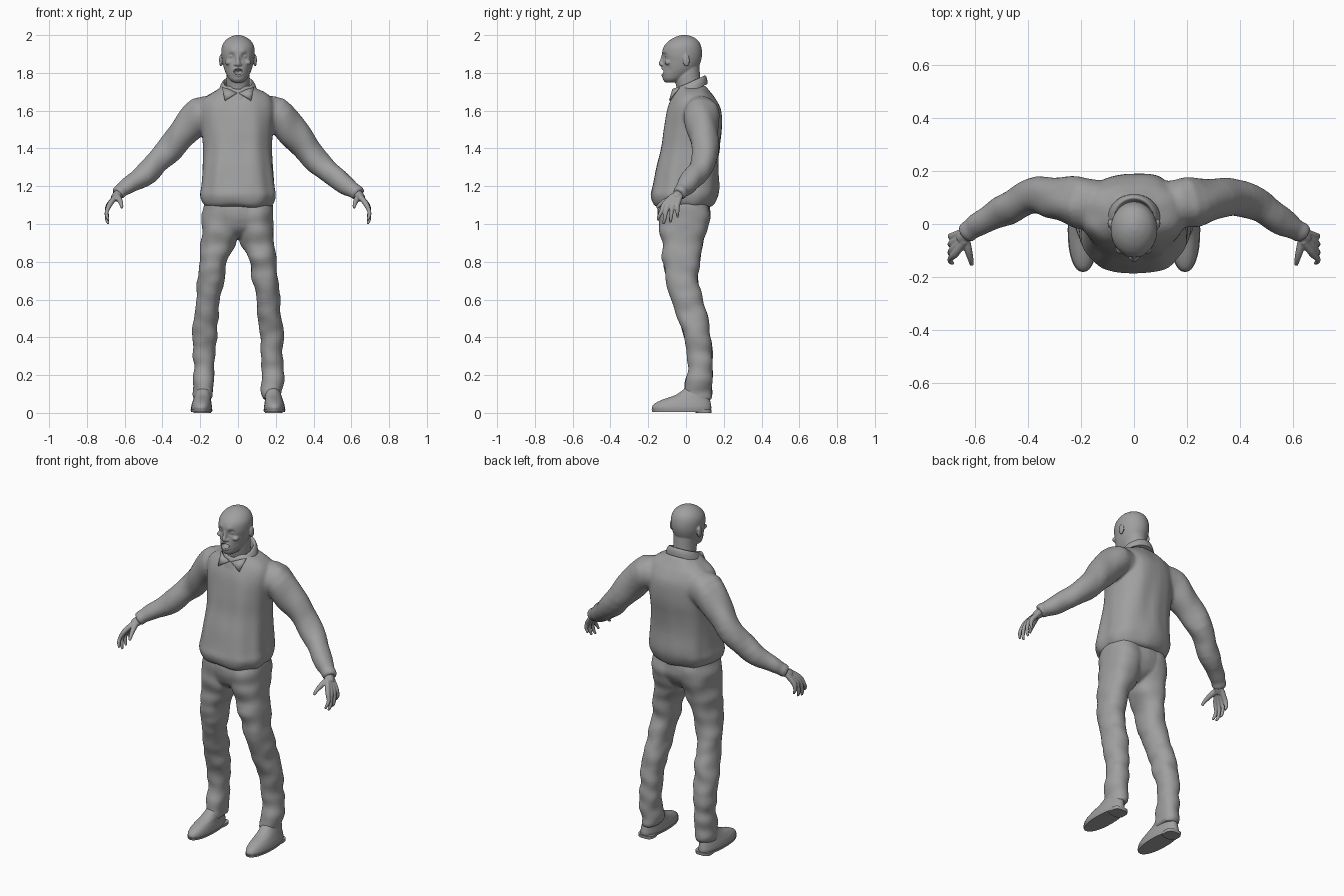
import bpy, bmesh, math
from mathutils import Vector, Matrix, noise

cube = bpy.data.objects.get("Cube")
if cube:
    bpy.data.objects.remove(cube)

grey = bpy.data.materials.new("plain_grey")
grey.use_nodes = True
tone = (0.35, 0.35, 0.35, 1)
grey.diffuse_color = tone
grey.node_tree.nodes["Principled BSDF"].inputs["Base Color"].default_value = tone


def spline(rows, steps):
    """Catmull-Rom interpolation of number rows."""
    out = []
    for i in range(len(rows) - 1):
        a, b, c, d = (rows[max(0, min(len(rows) - 1, i + k))] for k in (-1, 0, 1, 2))
        for k in range(steps):
            t = k / steps
            out.append([q + t * ((r - p) + t * ((2 * p - 5 * q + 4 * r - s)
                        + t * (3 * (q - r) + s - p))) / 2
                        for p, q, r, s in zip(a, b, c, d)])
    return out + [list(rows[-1])]


def skin(bm, rings):
    """Bridge point rings and cap both ends."""
    loops = [[bm.verts.new(p) for p in ring] for ring in rings]
    n = len(loops[0])
    for low, high in zip(loops, loops[1:]):
        for i in range(n):
            j = (i + 1) % n
            bm.faces.new((low[i], low[j], high[j], high[i]))
    bm.faces.new(loops[0])
    bm.faces.new(loops[-1])


def slices(bm, rows, side=1, power=2.0, tilt=0.0, steps=4, seg=32):
    """Stack of level sections: height, centre x, half width, front y, back y."""
    def bend(v):
        return math.copysign(abs(v) ** (2 / power), v)
    rings = []
    for z, cx, rx, front, back in spline(rows, steps):
        ring = []
        for i in range(seg):
            a = math.tau * i / seg
            y = (front + back) / 2 + (back - front) / 2 * bend(math.sin(a))
            ring.append((side * (cx + rx * bend(math.cos(a))), y, z + tilt * y))
        rings.append(ring)
    skin(bm, rings)


def tube(bm, rows, side=1, steps=4, seg=16):
    """Round limb along a path: x, y, z, radius."""
    path = spline(rows, steps)
    points = [Vector(p[:3]) for p in path]
    rings = []
    for i, p in enumerate(points):
        along = points[min(i + 1, len(points) - 1)] - points[max(i - 1, 0)]
        u = along.cross(Vector((0, 1, 0.3))).normalized()
        v = along.cross(u).normalized()
        ring = []
        for k in range(seg):
            a = math.tau * k / seg
            q = p + (u * math.cos(a) + v * math.sin(a)) * path[i][3]
            ring.append((side * q.x, q.y, q.z))
        rings.append(ring)
    skin(bm, rings)


def blob(bm, centre, size):
    bmesh.ops.create_uvsphere(bm, u_segments=16, v_segments=12, radius=1,
                              matrix=Matrix.LocRotScale(centre, None, size))


def finish(bm, name, voxel=0, relax=3, folds=0, grain=(12, 12, 3)):
    """Make the object; optionally add cloth folds and fuse its pieces."""
    bmesh.ops.recalc_face_normals(bm, faces=bm.faces)
    bm.normal_update()
    if folds:
        for v in bm.verts:
            spot = Vector(c * g for c, g in zip(v.co, grain))
            v.co += v.normal * noise.noise(spot) * folds
    mesh = bpy.data.meshes.new(name)
    bm.to_mesh(mesh)
    bm.free()
    mesh.materials.append(grey)
    obj = bpy.data.objects.new(name, mesh)
    bpy.context.scene.collection.objects.link(obj)
    if voxel:
        fuse = obj.modifiers.new("fuse", 'REMESH')
        fuse.mode = 'VOXEL'
        fuse.voxel_size = voxel
        fuse.use_smooth_shade = True
        soften = obj.modifiers.new("soften", 'SMOOTH')
        soften.iterations = relax
    else:
        bpy.ops.object.select_all(action='DESELECT')
        obj.select_set(True)
        bpy.context.view_layer.objects.active = obj
        bpy.ops.object.shade_smooth_by_angle(angle=math.radians(50))
    return obj


# Head with pushed-in sockets and mouth, fused with neck, nose, lips and ears
bm = bmesh.new()
slices(bm, [(1.75, 0, .025, -.11, -.05), (1.765, 0, .045, -.122, -.01),
            (1.79, 0, .06, -.126, .03), (1.82, 0, .073, -.126, .06),
            (1.86, 0, .083, -.122, .078), (1.9, 0, .088, -.127, .085),
            (1.94, 0, .085, -.117, .08), (1.97, 0, .068, -.09, .065),
            (1.99, 0, .041, -.056, .037), (2, 0, .012, -.025, .005)], steps=6, seg=64)
pushes = [((0, -.126, 1.805), .014, .035)]
for s in (-1, 1):
    pushes += [((s * .034, -.115, 1.888), .017, .014),
               ((s * .013, -.124, 1.806), .012, .02),
               ((s * .055, -.09, 1.82), .02, .006),
               ((s * .03, -.12, 1.915), .014, -.005)]
for v in bm.verts:
    v.co.y += sum(d * math.exp(-((v.co - Vector(c)).length / r) ** 2) for c, r, d in pushes)
slices(bm, [(1.66, 0, .065, -.045, .085), (1.72, 0, .062, -.05, .08),
            (1.78, 0, .062, -.06, .075), (1.84, 0, .06, -.04, .07)])
tube(bm, [(0, -.118, 1.9, .009), (0, -.126, 1.87, .01), (0, -.131, 1.848, .013),
          (0, -.124, 1.838, .008)])
lips = [(.028 * math.cos(a), -.126 + .012 * math.cos(a) ** 2, 1.806 + .019 * math.sin(a), .0055)
        for a in (math.tau * k / 12 for k in range(13))]
tube(bm, lips, seg=8)
for s in (-1, 1):
    blob(bm, (s * .034, -.1, 1.888), (.013, .013, .011))
    blob(bm, (s * .013, -.125, 1.844), (.008, .01, .007))
    blob(bm, (s * .05, -.095, 1.855), (.02, .018, .014))
    blob(bm, (s * .091, .002, 1.866), (.009, .018, .032))
finish(bm, "head", .004, 2)

# Sweater: torso, gathered hem and sleeves
bm = bmesh.new()
slices(bm, [(1.09, 0, .165, -.15, .125), (1.105, 0, .187, -.177, .147),
            (1.15, 0, .203, -.192, .168), (1.2, 0, .196, -.182, .175),
            (1.3, 0, .186, -.16, .17), (1.4, 0, .182, -.136, .175),
            (1.5, 0, .19, -.122, .185), (1.6, 0, .2, -.102, .182),
            (1.66, 0, .185, -.078, .157), (1.7, 0, .135, -.055, .125),
            (1.73, 0, .085, -.04, .1)], power=2.4, seg=64)
for s in (-1, 1):
    tube(bm, [(.1, .07, 1.58, .09), (.2, .08, 1.575, .096), (.29, .095, 1.485, .082),
              (.38, .105, 1.375, .068), (.48, .06, 1.275, .061), (.575, .005, 1.205, .05),
              (.615, -.024, 1.176, .039), (.625, -.03, 1.17, .041),
              (.64, -.04, 1.158, .036)], s, seg=24)
finish(bm, "sweater", .009, 4, .012)

# Shirt collar: slanted band and two pointed flaps
bm = bmesh.new()
slices(bm, [(1.69, 0, .102, -.084, .114), (1.715, 0, .096, -.076, .112),
            (1.738, 0, .083, -.066, .104), (1.738, 0, .073, -.056, .092),
            (1.7, 0, .068, -.052, .085)], tilt=.45, steps=3, seg=40)
finish(bm, "collar_band")
for s, side in ((1, "left"), (-1, "right")):
    bm = bmesh.new()
    flap = [(.006, -.078, 1.695), (.05, -.072, 1.715), (.085, -.04, 1.725), (.07, -.09, 1.655)]
    bm.faces.new([bm.verts.new((s * x, y, z)) for x, y, z in flap])
    obj = finish(bm, side + "_collar_flap")
    obj.modifiers.new("thickness", 'SOLIDIFY').thickness = .008

# Trousers: hips and both legs
bm = bmesh.new()
slices(bm, [(.925, 0, .05, -.07, .04), (.97, 0, .14, -.125, .1), (1.02, 0, .185, -.14, .122),
            (1.09, 0, .18, -.145, .125), (1.15, 0, .16, -.13, .11)], power=2.3)
for s in (-1, 1):
    slices(bm, [(.07, .18, .047, -.006, .13), (.09, .18, .053, -.014, .137),
                (.12, .18, .054, -.012, .137), (.2, .182, .056, .006, .14),
                (.3, .18, .059, .01, .141), (.4, .175, .064, -.012, .131),
                (.5, .167, .063, -.045, .115), (.6, .16, .062, -.077, .088),
                (.7, .145, .069, -.106, .065), (.8, .131, .074, -.121, .072),
                (.9, .104, .091, -.129, .09), (1, .09, .1, -.14, .122),
                (1.08, .085, .1, -.145, .125), (1.16, .08, .085, -.13, .11)],
           s, power=2.2, steps=6)
finish(bm, "trousers", .008, 4, .012, (9, 9, 14))

for s, side in ((1, "left"), (-1, "right")):
    # Hand: each finger carries its strip of the palm
    bm = bmesh.new()
    tube(bm, [(.6, -.015, 1.185, .026), (.64, -.045, 1.15, .026), (.655, -.06, 1.135, .022)], s)
    tips = [(-.15, 1.02), (-.12, 1), (-.083, 1.008), (-.045, 1.035)]
    for i, (y, z) in enumerate(tips):
        knuckle = -.112 + .022 * i
        tube(bm, [(.64, -.063 + .012 * i, 1.155, .014),
                  (.676 + .003 * i, knuckle, 1.108 - .003 * i, .0145),
                  (.695, (knuckle + y) / 2, 1.065, .0105),
                  (.694, y * .8 + knuckle * .2, z + .022, .0095),
                  (.685, y, z, .006)], s, seg=12)
    tube(bm, [(.637, -.06, 1.145, .017), (.627, -.1, 1.128, .015),
              (.618, -.135, 1.105, .011), (.614, -.155, 1.085, .007)], s, seg=12)
    finish(bm, side + "_hand", .004, 2)

    # Shoe upper, sole plate and heel block
    bm = bmesh.new()
    slices(bm, [(.014, .193, .054, -.176, .132), (.03, .193, .055, -.18, .134),
                (.05, .192, .052, -.165, .131), (.07, .19, .047, -.125, .127),
                (.095, .186, .043, -.055, .122), (.13, .182, .037, -.005, .112)], s, power=2.2)
    finish(bm, side + "_shoe")
    bm = bmesh.new()
    slices(bm, [(.006, .193, .056, -.178, .134), (.018, .193, .058, -.182, .136)],
           s, power=2.2, steps=1)
    finish(bm, side + "_sole")
    bm = bmesh.new()
    slices(bm, [(0, .19, .046, .05, .134), (.018, .19, .048, .045, .136)],
           s, power=3, steps=1)
    finish(bm, side + "_heel")
